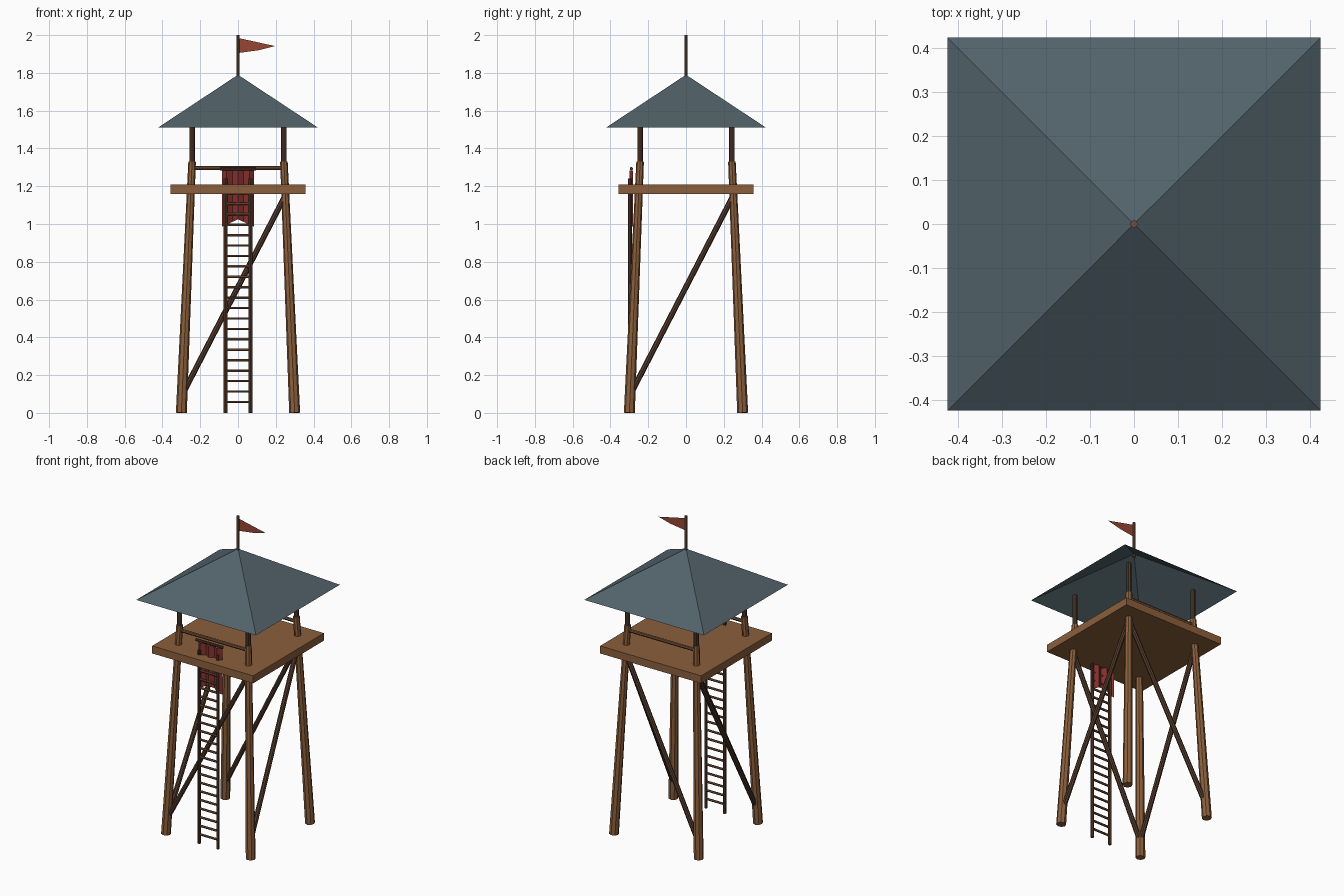
import bpy
import bmesh
from mathutils import Vector

if "Cube" in bpy.data.objects:
    bpy.data.objects.remove(bpy.data.objects["Cube"])


def material(name, rgb):
    mat = bpy.data.materials.new(name)
    mat.use_nodes = True
    colour = (*rgb, 1)
    mat.diffuse_color = colour
    mat.node_tree.nodes["Principled BSDF"].inputs["Base Color"].default_value = colour
    return mat


WOOD = material("warm wood", (0.26, 0.115, 0.045))
DARK = material("dark wood", (0.085, 0.042, 0.024))
RUNG = material("rung wood", (0.17, 0.078, 0.036))
SLATE = material("slate roof", (0.085, 0.125, 0.145))
FLAG = material("flag red", (0.31, 0.062, 0.034))
CLOTH = material("banner red", (0.24, 0.03, 0.025))


def finish(name, bm, mat):
    mesh = bpy.data.meshes.new(name)
    bm.to_mesh(mesh)
    bm.free()
    mesh.materials.append(mat)
    obj = bpy.data.objects.new(name, mesh)
    bpy.context.collection.objects.link(obj)
    return obj


def pole(name, start, end, r1, r2, mat, sides=8):
    """Straight, optionally tapered, pole between two points."""
    start, end = Vector(start), Vector(end)
    axis = end - start
    bm = bmesh.new()
    bmesh.ops.create_cone(bm, cap_ends=True, segments=sides, radius1=r1,
                          radius2=r2, depth=axis.length)
    turn = Vector((0, 0, 1)).rotation_difference(axis).to_matrix().to_4x4()
    bm.transform(turn)
    bmesh.ops.translate(bm, verts=bm.verts, vec=(start + end) / 2)
    return finish(name, bm, mat)


def sheet(name, points, faces, mat):
    bm = bmesh.new()
    verts = [bm.verts.new(p) for p in points]
    for face in faces:
        bm.faces.new([verts[i] for i in face])
    return finish(name, bm, mat)


# Leaning legs with the roof posts standing on them
for sx, side in ((-1, "right"), (1, "left")):
    for sy, end in ((-1, "front"), (1, "back")):
        tag = f"{end}_{side}"
        pole(f"leg_{tag}", (sx * 0.3, sy * 0.3, 0), (sx * 0.243, sy * 0.243, 1.33),
             0.029, 0.02, WOOD)
        pole(f"roof_post_{tag}", (sx * 0.243, sy * 0.243, 1.2),
             (sx * 0.243, sy * 0.243, 1.53), 0.015, 0.015, DARK)

# Diagonal braces, one per side, and the front and back rails
LOW, HIGH = (0.293, 0.1), (0.25, 1.15)
for s, end, side in ((-1, "front", "right"), (1, "back", "left")):
    pole(f"brace_{end}", (-LOW[0], s * LOW[0], LOW[1]),
         (HIGH[0], s * HIGH[0], HIGH[1]), 0.015, 0.015, DARK)
    pole(f"brace_{side}", (s * LOW[0], -LOW[0], LOW[1]),
         (s * HIGH[0], HIGH[0], HIGH[1]), 0.015, 0.015, DARK)
    pole(f"rail_{end}", (-0.243, s * 0.243, 1.297), (0.243, s * 0.243, 1.297),
         0.011, 0.011, RUNG)

# Platform
bm = bmesh.new()
bmesh.ops.create_cube(bm, size=1)
bmesh.ops.scale(bm, verts=bm.verts, vec=(0.716, 0.716, 0.048))
bmesh.ops.translate(bm, verts=bm.verts, vec=(0, 0, 1.184))
finish("platform", bm, WOOD)

# Roof, open underneath
R = 0.424
sheet("roof", [(-R, -R, 1.51), (R, -R, 1.51), (R, R, 1.51), (-R, R, 1.51), (0, 0, 1.79)],
      [(i, (i + 1) % 4, 4) for i in range(4)], SLATE)

# Flag
pole("flag_pole", (0, 0, 1.77), (0, 0, 2), 0.009, 0.009, RUNG)
sheet("flag", [(0, 0, 1.905), (0.11, 0, 1.92), (0.196, 0, 1.942), (0, 0, 1.985)],
      [(0, 1, 2, 3)], FLAG)

# Ladder
Y = -0.297
for s, side in ((-1, "right"), (1, "left")):
    pole(f"ladder_rail_{side}", (s * 0.066, Y, 0), (s * 0.066, Y, 1.24), 0.01, 0.01, DARK)
for i in range(21):
    z = 0.058 + i * 0.0552
    pole(f"ladder_rung_{i + 1}", (-0.066, Y, z), (0.066, Y, z), 0.007, 0.007, RUNG, 6)

# Pleated banner with a swallowtail end, hung from a rod
columns = [-0.085, -0.06, -0.03, 0, 0.03, 0.06, 0.085]
points = []
for i, x in enumerate(columns):
    y = -0.28 - 0.018 * (i % 2)
    points += [(x, y, 1.283), (x, y, 0.985 + 0.04 * (1 - abs(x) / 0.085))]
sheet("banner", points,
      [(2 * i, 2 * i + 1, 2 * i + 3, 2 * i + 2) for i in range(len(columns) - 1)], CLOTH)
pole("banner_rod", (-0.095, -0.289, 1.293), (0.095, -0.289, 1.293), 0.009, 0.009, DARK)
